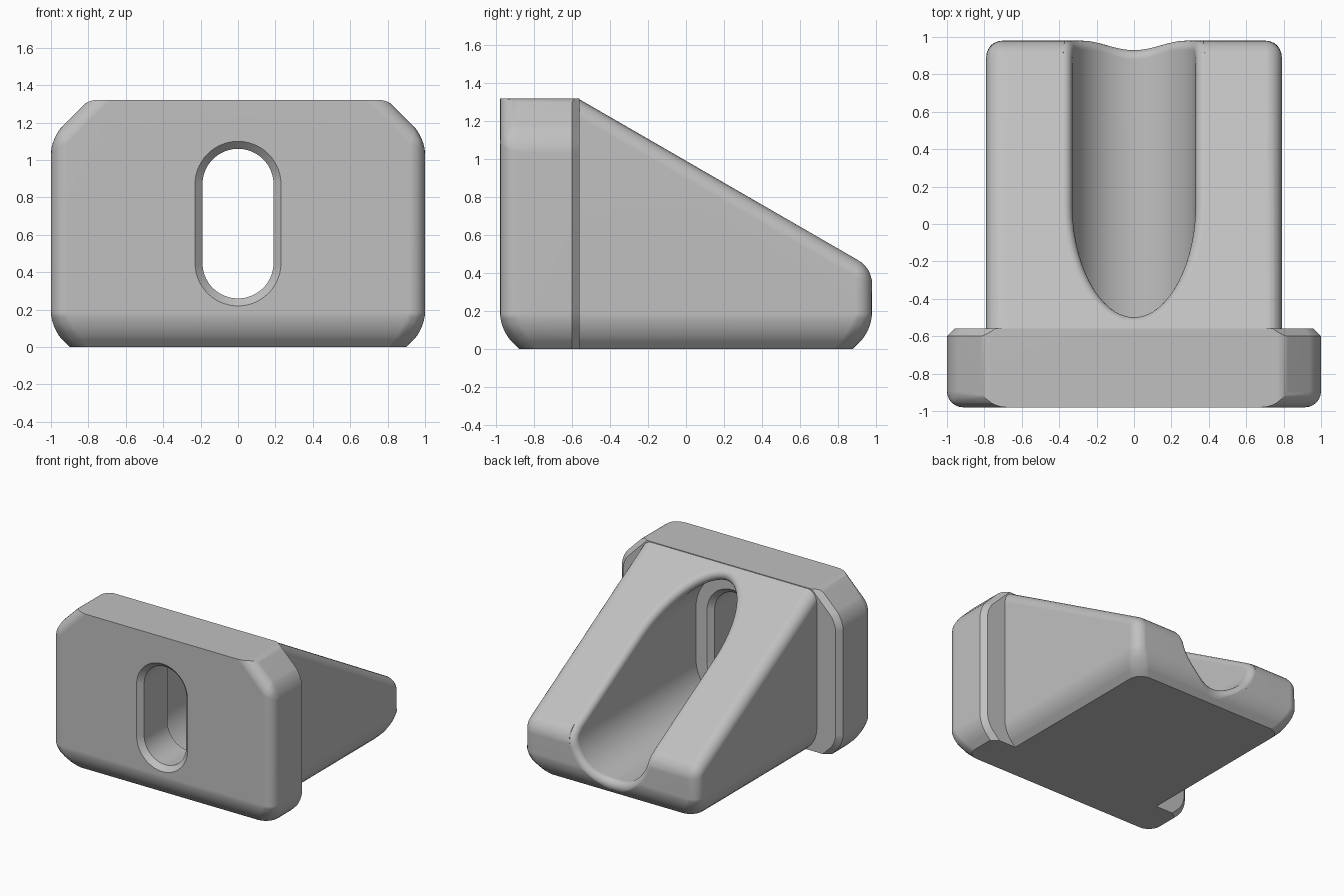
import bpy, bmesh, math
from mathutils import Vector

cube = bpy.data.objects.get("Cube")
if cube:
    bpy.data.objects.remove(cube, do_unlink=True)

TOP, BACK, FRONT = 1.32, 0.98, -0.98
BEVEL, CHAMFER, LIP = 0.085, 0.10, 0.05
SLOPE_N = Vector((0, 0.5, math.sqrt(0.75)))      # normal of the sloped deck
SLOPE_P = Vector((0, -0.57, TOP))

grey = bpy.data.materials.new("plain_grey")
grey.use_nodes = True
colour = (0.53, 0.53, 0.53, 1)
grey.diffuse_color = colour
grey.node_tree.nodes["Principled BSDF"].inputs["Base Color"].default_value = colour


def finish(name, bm):
    bmesh.ops.recalc_face_normals(bm, faces=bm.faces[:])
    mesh = bpy.data.meshes.new(name)
    bm.to_mesh(mesh)
    bm.free()
    mesh.materials.append(grey)
    obj = bpy.data.objects.new(name, mesh)
    bpy.context.collection.objects.link(obj)
    return obj


def box(half_x, y0, y1, height):
    bm = bmesh.new()
    bmesh.ops.create_cube(bm, size=1)
    for v in bm.verts:
        v.co = (v.co.x * 2 * half_x, y0 + (v.co.y + 0.5) * (y1 - y0), (v.co.z + 0.5) * height)
    return bm


def slice_off(bm, point, normal):
    """Remove everything on the normal's side of a plane and cap the cut."""
    geom = bm.verts[:] + bm.edges[:] + bm.faces[:]
    bmesh.ops.bisect_plane(bm, geom=geom, dist=1e-5, plane_co=point, plane_no=normal, clear_outer=True)
    rim = [e for e in bm.edges if e.is_boundary]
    bmesh.ops.holes_fill(bm, edges=rim, sides=0)
    bmesh.ops.recalc_face_normals(bm, faces=bm.faces[:])


def on_plane(edge, axis, value):
    return all(abs(v.co[axis] - value) < 1e-4 for v in edge.verts)


def round_edges(bm, skip, offset, segments):
    edges = [e for e in bm.edges if not skip(e) and e.calc_face_angle(0) > 0.01]
    bmesh.ops.bevel(bm, geom=edges, offset=offset, offset_type='OFFSET', segments=segments,
                    profile=0.5, affect='EDGES', clamp_overlap=True)


def loft(name, rings):
    """Skin closed rings that are mirrored in x, with strip caps."""
    bm = bmesh.new()
    loops = [[bm.verts.new(p) for p in ring] for ring in rings]
    n = len(rings[0])
    for a, b in zip(loops, loops[1:]):
        for i in range(n):
            j = (i + 1) % n
            bm.faces.new((a[i], a[j], b[j], b[i]))
    for ring in (loops[0], loops[-1]):
        for i in range(n // 2 - 1):
            bm.faces.new((ring[i], ring[i + 1], ring[n - 2 - i], ring[n - 1 - i]))
    return finish(name, bm)


def stadium(radius, count=64):
    """Upright slot outline as (x, z, outward normal)."""
    points = []
    for k in range(count):
        a = -math.pi / 2 + (k + 0.5) * 2 * math.pi / count
        n = Vector((math.cos(a), 0, math.sin(a)))
        points.append((radius * n.x, (0.87 if n.z > 0 else 0.45) + radius * n.z, n))
    return points


def lip_centre(z):
    """Depth and outward normal of the rear surface, sunk by the lip radius."""
    r1, r0 = BEVEL * math.sqrt(3), BEVEL / math.tan(math.pi / 8)
    corner = (SLOPE_P.dot(SLOPE_N) - BACK * SLOPE_N.y) / SLOPE_N.z
    z1, z0 = corner - BEVEL, CHAMFER + BEVEL
    if z > z1 + (r1 - LIP) * SLOPE_N.z:
        return (SLOPE_P.dot(SLOPE_N) - LIP - z * SLOPE_N.z) / SLOPE_N.y, SLOPE_N
    if z0 <= z <= z1:
        return BACK - LIP, Vector((0, 1, 0))
    radius, zc = (r1, z1) if z > z1 else (r0, z0)
    dy = math.sqrt((radius - LIP) ** 2 - (z - zc) ** 2)
    return BACK - radius + dy, Vector((0, dy, z - zc)).normalized()


# Front plate: clipped upper corners, chamfered foot, rounded front
plate = box(1, FRONT, -0.56, 1.6)
for s in (-1, 1):
    slice_off(plate, (s, 0, 1.12), (s, 0, 1))
    slice_off(plate, (s, 0, CHAMFER), (s, 0, -1))
slice_off(plate, (0, FRONT, CHAMFER), (0, -1, -1))
round_edges(plate, lambda e: on_plane(e, 2, 0) or on_plane(e, 2, 1.6) or on_plane(e, 1, -0.56), BEVEL, 6)
round_edges(plate, lambda e: on_plane(e, 2, 0) or on_plane(e, 2, 1.6) or not on_plane(e, 1, -0.56), 0.04, 1)
slice_off(plate, (0, 0, TOP), (0, 0, 1))
for s in (-1, 1):
    for degrees in (36, 27, 18, 9):
        a = math.radians(degrees)
        n = Vector((s * math.sin(a), 0, math.cos(a)))
        slice_off(plate, Vector((s * 0.759, 0, 1.22)) + n * 0.1, n)
block = finish("wedge_block", plate)

# Wedge body behind the plate
wedge = box(0.79, -0.6, BACK, 1.6)
slice_off(wedge, SLOPE_P, SLOPE_N)
for s in (-1, 1):
    slice_off(wedge, (s * 0.79, 0, CHAMFER), (s, 0, -1))
slice_off(wedge, (0, BACK, CHAMFER), (0, 1, -1))
round_edges(wedge, lambda e: on_plane(e, 2, 0) or on_plane(e, 1, -0.6), BEVEL, 6)
slice_off(wedge, (0, 0, TOP - 0.004), (0, 0, 1))
body = finish("wedge_body", wedge)

# Groove cutter: upright slot with a rolled lip where it leaves the body
columns = []
for x, z, n in stadium(0.33):
    qx, qz = x + LIP * n.x, z + LIP * n.z
    y, up = lip_centre(qz)
    centre = Vector((qx, y, qz))
    arc = [centre + LIP * (-n).slerp(up, k / 8) for k in range(9)]
    columns.append([Vector((x, -0.6, z))] + arc + [arc[-1] + up * 0.4])
groove = loft("groove_cutter", list(zip(*columns)))

# Through slot with chamfered mouths
slot = loft("slot_cutter", [[Vector((x, y, z)) for x, z, n in stadium(r)]
                            for y, r in ((-1.02, 0.27), (-0.94, 0.19), (-0.64, 0.19), (-0.56, 0.27))])

# Join and cut
bpy.ops.object.select_all(action='DESELECT')
bpy.context.view_layer.objects.active = block
block.select_set(True)
for tool, operation in ((body, 'UNION'), (groove, 'DIFFERENCE'), (slot, 'DIFFERENCE')):
    tool.hide_render = True
    mod = block.modifiers.new(tool.name, 'BOOLEAN')
    mod.operation, mod.object, mod.solver = operation, tool, 'EXACT'
    bpy.ops.object.modifier_apply(modifier=mod.name)
    bpy.data.objects.remove(tool, do_unlink=True)

bpy.ops.object.shade_smooth_by_angle(angle=math.radians(28))
normals = block.modifiers.new("even_shading", 'WEIGHTED_NORMAL')
normals.keep_sharp = True
